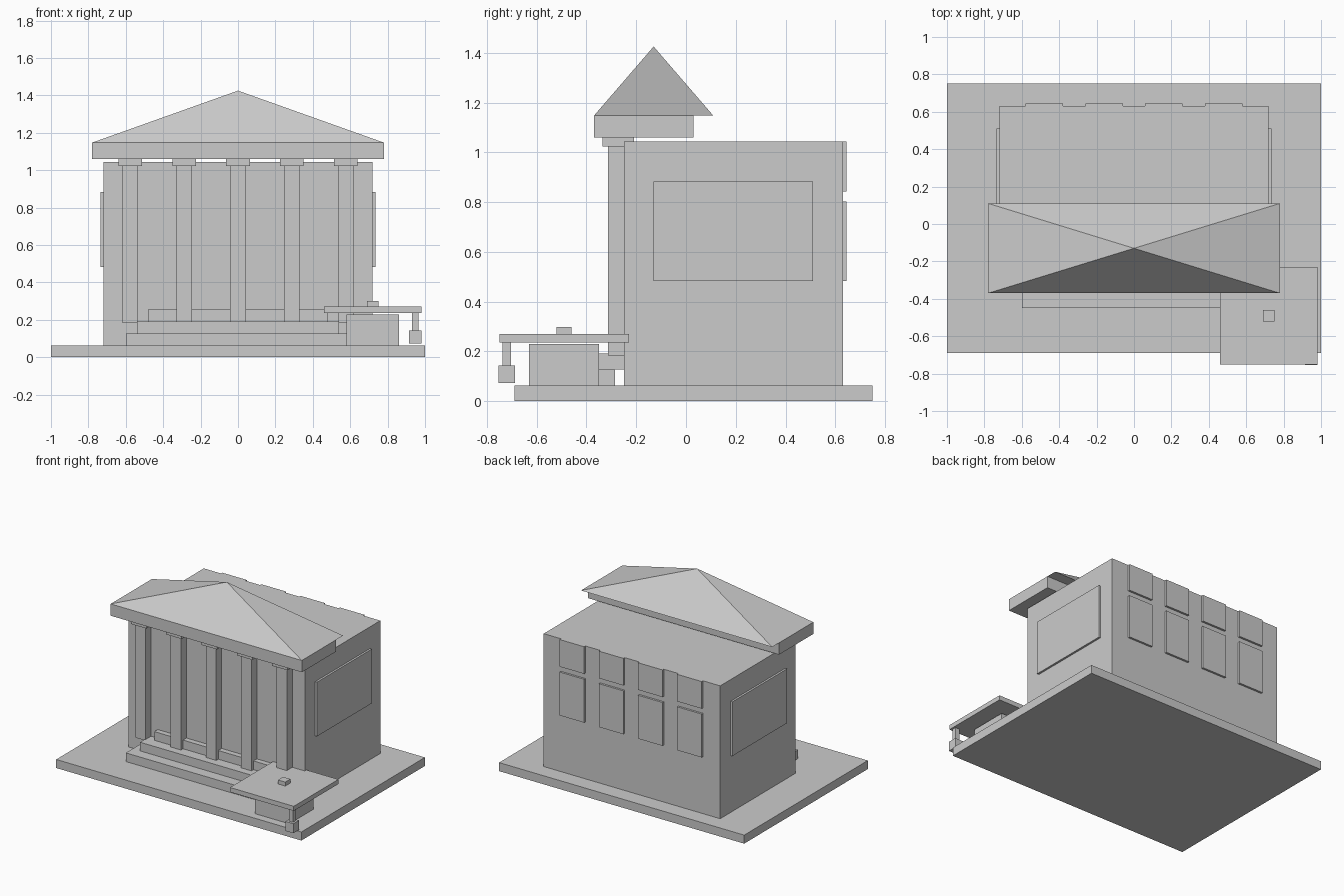
import bpy
import bmesh

cube = bpy.data.objects.get("Cube")
if cube:
    bpy.data.objects.remove(cube, do_unlink=True)

stone = bpy.data.materials.new("light_grey_stone")
stone.use_nodes = True
GREY = (0.6, 0.6, 0.6, 1)
stone.diffuse_color = GREY
stone.node_tree.nodes["Principled BSDF"].inputs["Base Color"].default_value = GREY


def add_mesh(name, bm):
    bmesh.ops.recalc_face_normals(bm, faces=bm.faces)
    mesh = bpy.data.meshes.new(name)
    bm.to_mesh(mesh)
    bm.free()
    mesh.materials.append(stone)
    obj = bpy.data.objects.new(name, mesh)
    bpy.context.collection.objects.link(obj)
    return obj


def box(name, x, y, z):
    """Box from (min, max) ranges along each axis."""
    bm = bmesh.new()
    bmesh.ops.create_cube(bm, size=1)
    for v in bm.verts:
        v.co = [lo + (c + 0.5) * (hi - lo) for c, (lo, hi) in zip(v.co, (x, y, z))]
    return add_mesh(name, bm)


def around(centre, width):
    return (centre - width / 2, centre + width / 2)


# Ground slab and main hall
box("ground_slab", (-1, 1), (-0.69, 0.75), (0, 0.063))
box("main_hall", (-0.72, 0.72), (-0.25, 0.63), (0.063, 1.043))

# Side panels
for side, name in ((-1, "right"), (1, "left")):
    box(name + "_wall_panel", around(side * 0.7275, 0.015), (-0.13, 0.51), (0.483, 0.883))

# Two rows of rear windows
for i in range(4):
    x = around((i - 1.5) * 0.32, 0.2)
    box("rear_lower_window", x, (0.625, 0.645), (0.483, 0.803))
    box("rear_upper_window", x, (0.625, 0.645), (0.843, 1.043))

# Front steps, each narrower and further back
for i in range(3):
    half, front, low = 0.6 - i * 0.06, -0.45 + i * 0.08, 0.063 + i * 0.064
    box("front_step", (-half, half), (front, front + 0.165), (low, low + 0.064))

# Square columns with capitals
for i in range(5):
    x = (i - 2) * 0.288
    box("column", around(x, 0.084), around(-0.272, 0.084), (0.183, 1.023))
    box("column_capital", around(x, 0.126), around(-0.272, 0.126), (1.023, 1.06))

# Portico beam and pyramid roof
box("portico_beam", (-0.78, 0.78), (-0.37, 0.03), (1.06, 1.147))
bm = bmesh.new()
corners = [bm.verts.new((sx * 0.78, -0.13 + sy * 0.24, 1.147))
           for sx, sy in ((-1, -1), (1, -1), (1, 1), (-1, 1))]
apex = bm.verts.new((0, -0.13, 1.425))
bm.faces.new(corners)
for i in range(4):
    bm.faces.new((corners[i], corners[(i + 1) % 4], apex))
add_mesh("portico_roof", bm)

# Front corner stand: block, wide flat top, knob and hanging weight
box("stand_block", (0.58, 0.86), (-0.63, -0.35), (0.063, 0.229))
box("stand_top", (0.46, 0.98), (-0.75, -0.23), (0.236, 0.27))
box("stand_knob", (0.69, 0.75), (-0.52, -0.46), (0.27, 0.299))
box("hanging_rod", (0.931, 0.965), (-0.737, -0.703), (0.143, 0.236))
box("hanging_weight", (0.914, 0.98), (-0.754, -0.688), (0.073, 0.143))
